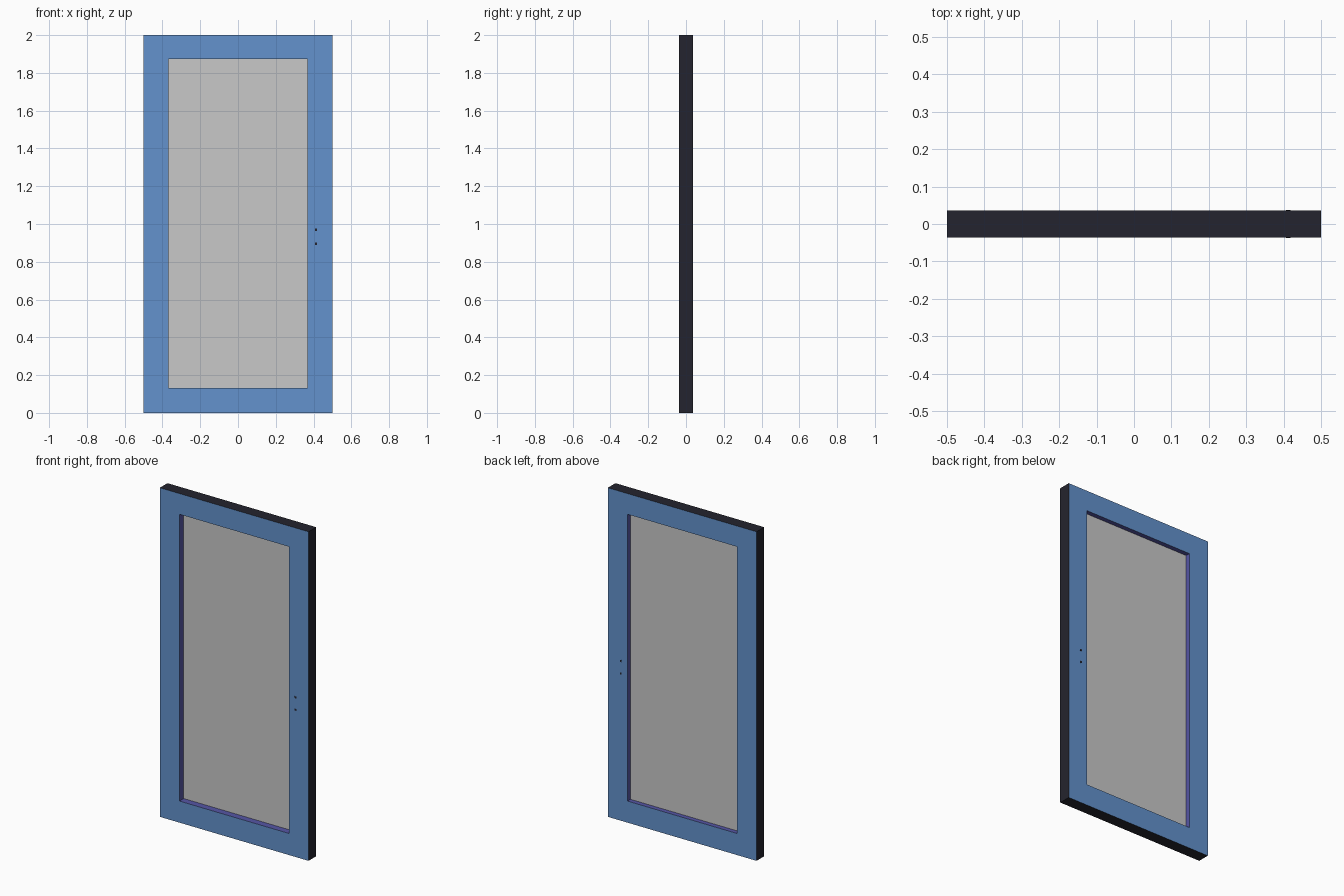
import bpy, bmesh
from mathutils import Matrix

if "Cube" in bpy.data.objects:
    bpy.data.objects.remove(bpy.data.objects["Cube"])


def material(name, srgb):
    m = bpy.data.materials.new(name)
    lin = [((c / 255 + 0.055) / 1.055) ** 2.4 for c in srgb]
    m.diffuse_color = (*lin, 1)
    m.use_nodes = True
    m.node_tree.nodes["Principled BSDF"].inputs["Base Color"].default_value = m.diffuse_color
    return m


BLUE = material("blue_face", (99, 146, 205))
DARK = material("dark_edge", (36, 36, 46))
VIOLET = material("violet_reveal", (86, 86, 165))
GREY = material("grey_panel", (200, 200, 200))

HALF_W, HEIGHT, HALF_T = 0.5, 2.0, 0.0365
IN_X, IN_Z0, IN_Z1 = 0.368, 0.131, 1.874


def make_object(name, bm, mats):
    me = bpy.data.meshes.new(name)
    bm.to_mesh(me)
    bm.free()
    for m in mats:
        me.materials.append(m)
    ob = bpy.data.objects.new(name, me)
    bpy.context.collection.objects.link(ob)
    return ob


def box(name, x0, x1, y0, y1, z0, z1, mat):
    bm = bmesh.new()
    centre = Matrix.Translation(((x0 + x1) / 2, (y0 + y1) / 2, (z0 + z1) / 2))
    size = Matrix.Diagonal((x1 - x0, y1 - y0, z1 - z0, 1))
    bmesh.ops.create_cube(bm, size=1, matrix=centre @ size)
    return make_object(name, bm, [mat])


# Door frame: a mitred rectangular ring with an opening, extruded in depth
def ring(x, z0, z1):
    return [(-x, z0), (x, z0), (x, z1), (-x, z1)]


bm = bmesh.new()
loops = []
for y in (-HALF_T, HALF_T):
    for pts in (ring(HALF_W, 0, HEIGHT), ring(IN_X, IN_Z0, IN_Z1)):
        loops.append([bm.verts.new((x, y, z)) for x, z in pts])
front_out, front_in, back_out, back_in = loops
# front, back, outer edge, inner reveal with their colour slots
for a, b, slot in ((front_out, front_in, 0), (back_in, back_out, 0),
                   (back_out, front_out, 1), (front_in, back_in, 2)):
    for i in range(4):
        j = (i + 1) % 4
        bm.faces.new((a[i], a[j], b[j], b[i])).material_index = slot
bmesh.ops.recalc_face_normals(bm, faces=bm.faces)
make_object("door_frame", bm, [BLUE, DARK, VIOLET])

# Thin infill panel, set slightly behind the middle of the frame
box("infill_panel", -IN_X, IN_X, 0.004, 0.008, IN_Z0, IN_Z1, GREY)

# Two tiny dark fixings passing through the latch stile
for label, z in (("upper", 0.97), ("lower", 0.895)):
    box(label + "_fixing", 0.407, 0.419, -HALF_T - 0.001, HALF_T + 0.001,
        z - 0.006, z + 0.006, DARK)
